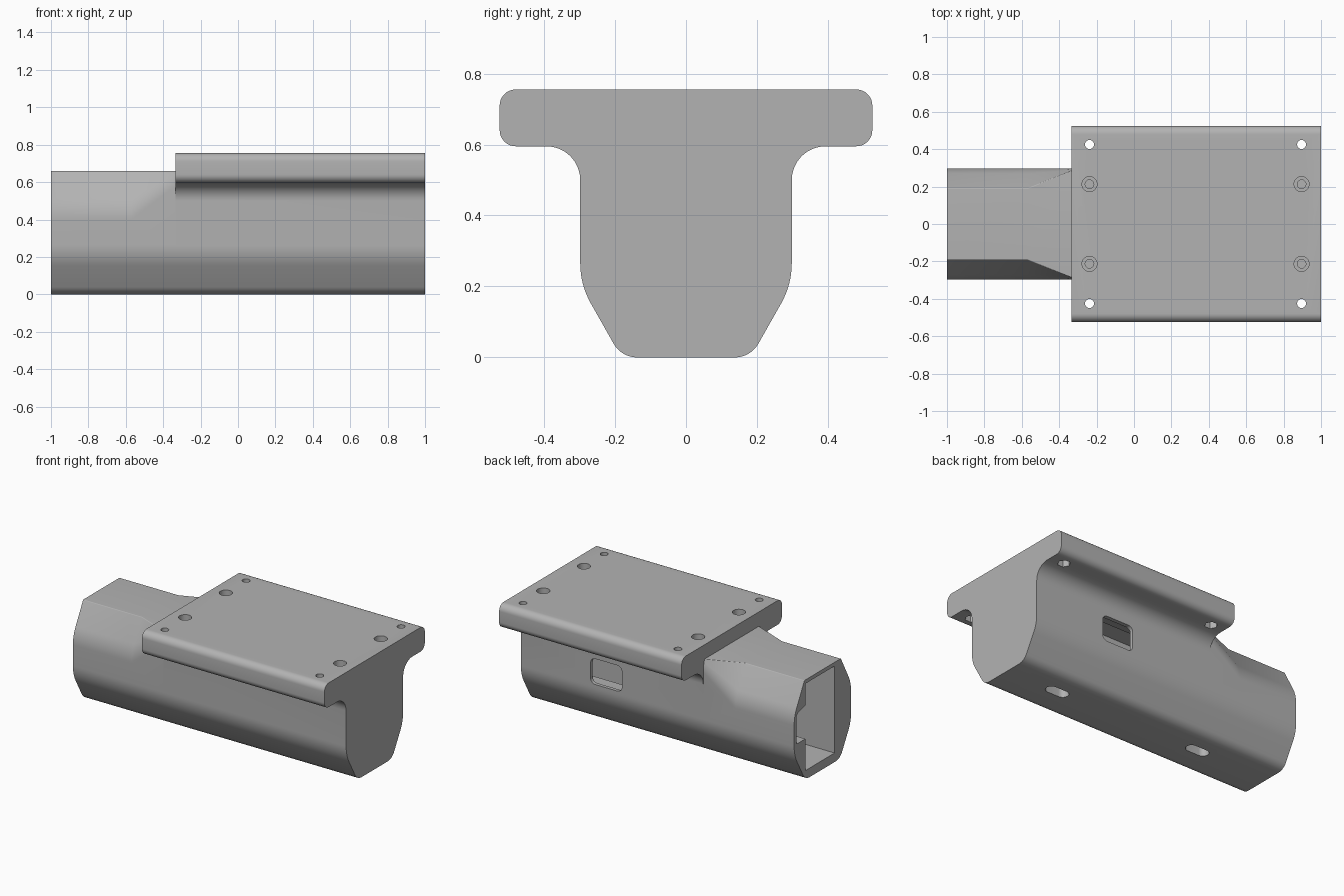
import bpy, bmesh, math
from mathutils import Vector

if "Cube" in bpy.data.objects:
    bpy.data.objects.remove(bpy.data.objects["Cube"])

grey = bpy.data.materials.new("plain grey")
grey.use_nodes = True
COLOUR = (0.45, 0.45, 0.45, 1)
grey.diffuse_color = COLOUR
grey.node_tree.nodes["Principled BSDF"].inputs["Base Color"].default_value = COLOUR


def rounded(corners, steps=8):
    """Closed outline; each corner is (u, v, tangent length) and becomes an arc."""
    out = []
    for i, (u, v, t) in enumerate(corners):
        p = Vector((u, v))
        if t == 0:
            out.append(p)
            continue
        a = (Vector(corners[i - 1][:2]) - p).normalized()
        b = (Vector(corners[(i + 1) % len(corners)][:2]) - p).normalized()
        w = math.sin(a.angle(b) / 2)
        for k in range(steps + 1):
            s = k / steps
            c0, c1, c2 = (1 - s) ** 2, 2 * w * s * (1 - s), s * s
            out.append(((p + a * t) * c0 + p * c1 + (p + b * t) * c2) / (c0 + c1 + c2))
    return out


def mirrored(half):
    return half + [(-u, v, t) for u, v, t in reversed(half)]


def loft(name, sections, axis="X"):
    """Skin outlines placed at positions along an axis and cap both ends."""
    place = {"X": lambda d, p: (d, p.x, p.y),
             "Y": lambda d, p: (p.x, d, p.y),
             "Z": lambda d, p: (p.x, p.y, d)}[axis]
    bm = bmesh.new()
    rings = [[bm.verts.new(place(d, p)) for p in pts] for d, pts in sections]
    n = len(rings[0])
    bm.faces.new(rings[0])
    bm.faces.new(rings[-1])
    sides = []
    for r, q in zip(rings, rings[1:]):
        sides += [bm.faces.new((r[i], r[(i + 1) % n], q[(i + 1) % n], q[i])) for i in range(n)]
    if len(rings) > 2:
        bmesh.ops.triangulate(bm, faces=sides)
    bmesh.ops.recalc_face_normals(bm, faces=bm.faces)
    mesh = bpy.data.meshes.new(name)
    bm.to_mesh(mesh)
    bm.free()
    mesh.materials.append(grey)
    ob = bpy.data.objects.new(name, mesh)
    bpy.context.scene.collection.objects.link(ob)
    return ob


def circle(x, y, r, n=32):
    return [Vector((x + r * math.cos(2 * math.pi * k / n),
                    y + r * math.sin(2 * math.pi * k / n))) for k in range(n)]


def box(u0, u1, v0, v1, t=0):
    return rounded([(u0, v0, t), (u1, v0, t), (u1, v1, t), (u0, v1, t)])


# T-shaped housing with a mounting flange
keel = [(0.182, 0, 0.045), (0.298, 0.205, 0.06)]
flange = [(0.298, 0.595, 0.095), (0.525, 0.595, 0.045), (0.525, 0.755, 0.045)]
tee = rounded(mirrored(keel + flange))
housing = loft("housing", [(-0.335, tee), (1, tee)])

# Bevelled nose that flares out to meet the housing
slim = rounded(mirrored(keel + [(0.298, 0.46, 0.06), (0.19, 0.66, 0.004)]))
full = rounded(mirrored(keel + [(0.298, 0.61, 0.03), (0.285, 0.66, 0.004)]))
nose = loft("nose", [(-1, slim), (-0.57, slim), (-0.335, full)])

# Inner channel with a side groove, open at the nose
channel = rounded([(-0.125, 0.06, 0), (0.18, 0.06, 0), (0.18, 0.27, 0), (0.275, 0.27, 0.015),
                   (0.275, 0.47, 0.03), (0.18, 0.49, 0), (0.18, 0.635, 0), (-0.125, 0.635, 0)])
cutters = [loft("channel_cutter", [(-1.1, channel), (0.92, channel)])]

# Side window and floor slots
cutters.append(loft("window_cutter", [(0.25, box(0.26, 0.49, 0.285, 0.455, 0.035)),
                                      (0.4, box(0.26, 0.49, 0.285, 0.455, 0.035))], "Y"))
for x in (-0.464, 0.616):
    slot = box(x - 0.08, x + 0.08, -0.01, 0.065, 0.037)
    cutters.append(loft("slot_cutter", [(-0.1, slot), (0.1, slot)], "Z"))

# Flange bolt holes with hexagonal nut pockets, and counterbored inner holes
for x in (-0.238, 0.896):
    for side in (-1, 1):
        for y, r, low, high, n in ((0.425, 0.024, 0.4, 0.9, 32), (0.425, 0.04, 0.4, 0.65, 6),
                                   (0.213, 0.04, 0.66, 0.9, 32), (0.213, 0.023, 0.52, 0.7, 32)):
            ring = circle(x, side * y, r, n)
            cutters.append(loft("hole_cutter", [(low, ring), (high, ring)], "Z"))


def combine(target, tool, operation):
    mod = target.modifiers.new(operation.lower(), "BOOLEAN")
    mod.operation = operation
    mod.solver = "EXACT"
    mod.object = tool
    bpy.context.view_layer.objects.active = target
    bpy.ops.object.modifier_apply(modifier=mod.name)
    bpy.data.objects.remove(tool)


combine(housing, nose, "UNION")
for cutter in cutters:
    combine(housing, cutter, "DIFFERENCE")

# Smooth the rounded edges and keep the corners sharp
bpy.ops.object.select_all(action="DESELECT")
housing.select_set(True)
bpy.context.view_layer.objects.active = housing
bpy.ops.object.shade_smooth_by_angle(angle=math.radians(25))
